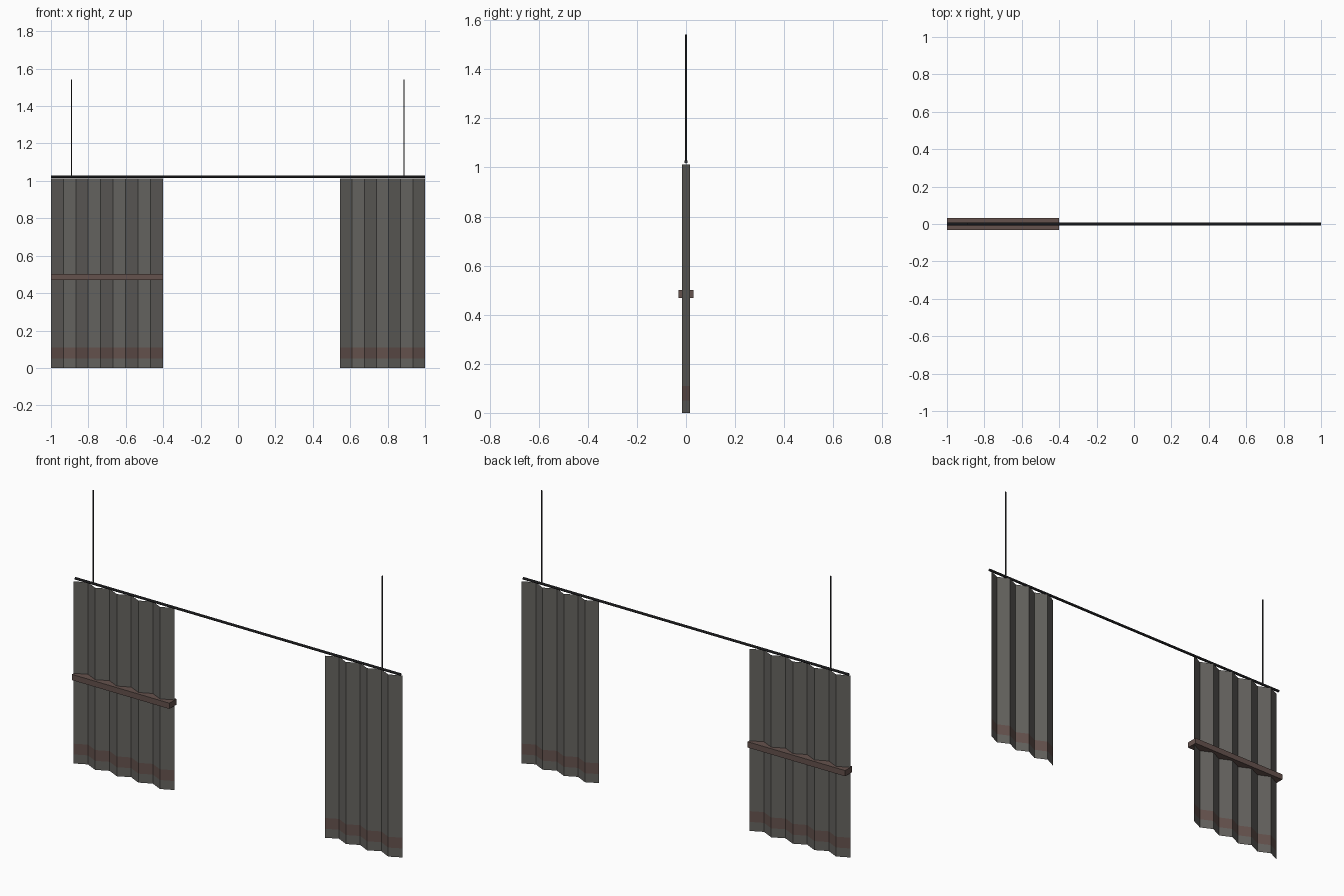
import bpy, bmesh
from mathutils import Vector

if "Cube" in bpy.data.objects:
    bpy.data.objects.remove(bpy.data.objects["Cube"])


def material(name, rgb):
    m = bpy.data.materials.new(name)
    m.diffuse_color = (*rgb, 1)
    m.use_nodes = True
    m.node_tree.nodes["Principled BSDF"].inputs["Base Color"].default_value = m.diffuse_color
    return m


CLOTH = material("charcoal_cloth", (0.13, 0.125, 0.115))
TRIM = material("brown_trim", (0.13, 0.085, 0.075))
METAL = material("dark_metal", (0.03, 0.03, 0.033))


def add_object(name, bm, mats):
    me = bpy.data.meshes.new(name)
    bm.to_mesh(me)
    bm.free()
    for m in mats:
        me.materials.append(m)
    ob = bpy.data.objects.new(name, me)
    bpy.context.collection.objects.link(ob)
    return ob


def curtain(name, x0, x1, folds):
    """Zigzag pleated sheet with a coloured stripe near the hem."""
    bm = bmesh.new()
    levels = (0, 0.05, 0.11, 1.012)
    rows = [[bm.verts.new((x0 + (x1 - x0) * i / folds, 0.016 if i % 2 else -0.016, z))
             for i in range(folds + 1)] for z in levels]
    for r in range(3):
        for i in range(folds):
            f = bm.faces.new((rows[r][i], rows[r][i + 1], rows[r + 1][i + 1], rows[r + 1][i]))
            f.material_index = 1 if r == 1 else 0
    add_object(name, bm, (CLOTH, TRIM))


def cylinder(name, a, b, radius, sides):
    a, b = Vector(a), Vector(b)
    bm = bmesh.new()
    bmesh.ops.create_cone(bm, cap_ends=True, segments=sides, radius1=radius,
                          radius2=radius, depth=(b - a).length)
    ob = add_object(name, bm, (METAL,))
    ob.location = (a + b) / 2
    ob.rotation_euler = (b - a).to_track_quat('Z', 'Y').to_euler()


# Pleated curtains
curtain("left_curtain", -1.0, -0.402, 9)
curtain("right_curtain", 0.545, 1.0, 7)

# Band around the left curtain
bm = bmesh.new()
bmesh.ops.create_cube(bm, size=1)
for v in bm.verts:
    v.co = (v.co.x * 0.6 - 0.7, v.co.y * 0.062, v.co.z * 0.032 + 0.485)
add_object("curtain_band", bm, (TRIM,))

# Rail and the two ceiling hangers
cylinder("curtain_rail", (-1, 0, 1.023), (1, 0, 1.023), 0.007, 8)
for side, x in (("left", -0.89), ("right", 0.888)):
    cylinder(side + "_hanger", (x, 0, 1.023), (x, 0, 1.541), 0.004, 6)
